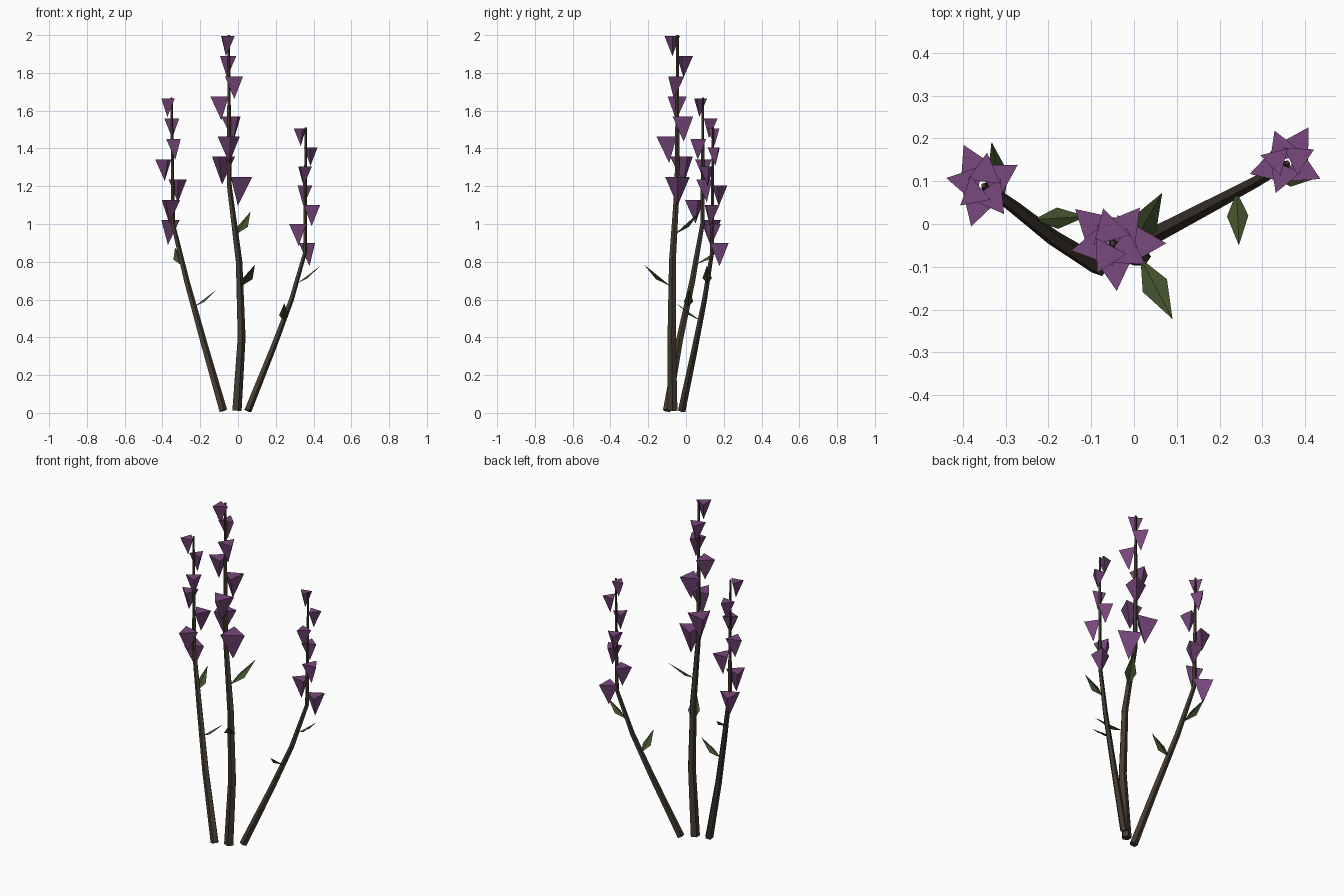
import bpy
from math import cos, sin, radians
from mathutils import Vector

if "Cube" in bpy.data.objects:
    bpy.data.objects.remove(bpy.data.objects["Cube"])


def material(name, rgb):
    m = bpy.data.materials.new(name)
    m.diffuse_color = (*rgb, 1)
    m.use_nodes = True
    m.node_tree.nodes["Principled BSDF"].inputs["Base Color"].default_value = m.diffuse_color
    return m


BARK = material("bark", (0.058, 0.043, 0.031))
GREEN = material("leaf_green", (0.053, 0.083, 0.026))
PURPLE = material("petal_purple", (0.19, 0.065, 0.205))


def mesh_object(name, verts, faces, mat):
    me = bpy.data.meshes.new(name)
    me.from_pydata(verts, [], faces)
    me.materials.append(mat)
    ob = bpy.data.objects.new(name, me)
    bpy.context.collection.objects.link(ob)
    return ob


def stem(name, points, sides=5):
    """Tapered faceted tube through (x, y, z, radius) points."""
    pts = [Vector(p[:3]) for p in points]
    verts, faces, n = [], [], len(points)
    for i, p in enumerate(pts):
        axis = (pts[min(i + 1, n - 1)] - pts[max(i - 1, 0)]).normalized()
        u = Vector((0, 1, 0)).cross(axis).normalized()
        v = axis.cross(u)
        for k in range(sides):
            a = radians(360 * k / sides)
            verts.append(p + points[i][3] * (u * cos(a) + v * sin(a)))
    for i in range(n - 1):
        for k in range(sides):
            a, b = i * sides + k, i * sides + (k + 1) % sides
            faces.append((a, b, b + sides, a + sides))
    faces.append(tuple(reversed(range(sides))))
    faces.append(tuple(range((n - 1) * sides, n * sides)))
    mesh_object(name, verts, faces, BARK)


def blossoms(name, axis, z0, z1, count, r0, r1, start, offset):
    """Upside-down three-sided pyramids spiralling up the stem tip."""
    verts, faces = [], []
    for i in range(count):
        t = i / (count - 1)
        r, z = r0 + (r1 - r0) * t, z0 + (z1 - z0) * t
        turn = radians(start + 137.5 * i)
        cx, cy = axis[0] + offset * r * cos(turn), axis[1] + offset * r * sin(turn)
        b = len(verts)
        for k in range(3):
            a = turn + radians(120 * k)
            verts.append((cx + r * cos(a), cy + r * sin(a), z))
        verts.append((cx, cy, z - (0.03 + 1.63 * r)))
        faces += [(b, b + 1, b + 2)]
        faces += [(b + (k + 1) % 3, b + k, b + 3) for k in range(3)]
    mesh_object(name, verts, faces, PURPLE)


def leaf(name, base, tip, width):
    """Kite-shaped leaf creased along its midrib."""
    base, tip = Vector(base), Vector(tip)
    side = (tip - base).cross(Vector((0, 0, 1))).normalized() * width / 2
    mid = base.lerp(tip, 0.45) - Vector((0, 0, 0.014))
    mesh_object(name, [base, mid + side, tip, mid - side],
                [(0, 1, 2), (0, 2, 3)], GREEN)


# Stems
stem("centre_stem", [(-.008, -.071, .012, .027), (.017, -.076, .4, .023),
                     (.004, -.072, .8, .019), (-.047, -.047, 1.2, .014),
                     (-.05, -.045, 2.0, .007)])
stem("left_stem", [(-.08, -.10, .012, .023), (-.185, -.035, .38, .019),
                   (-.273, .034, .7, .016), (-.345, .087, 1.0, .012),
                   (-.352, .09, 1.67, .006)])
stem("right_stem", [(.051, -.023, .012, .021), (.187, .048, .35, .017),
                    (.282, .098, .6, .014), (.354, .138, .85, .011),
                    (.358, .143, 1.51, .006)])

# Flower spikes
blossoms("centre_blossoms", (-.05, -.045), 1.25, 1.995, 8, .076, .047, 0, .65)
blossoms("left_blossoms", (-.352, .09), 1.02, 1.665, 7, .062, .042, 116, .7)
blossoms("right_blossoms", (.358, .143), .90, 1.505, 7, .057, .038, 59, .7)

# Leaves
leaf("centre_leaf_low", (.015, -.08, .67), (.09, -.222, .785), .064)
leaf("centre_leaf_high", (-.01, -.06, .945), (.066, .073, 1.065), .064)
leaf("left_leaf_low", (-.235, .01, .56), (-.11, .018, .655), .05)
leaf("left_leaf_high", (-.305, .05, .785), (-.333, .192, .875), .05)
leaf("right_leaf_low", (.24, .075, .49), (.245, -.05, .58), .05)
leaf("right_leaf_high", (.313, .114, .685), (.434, .11, .777), .05)
